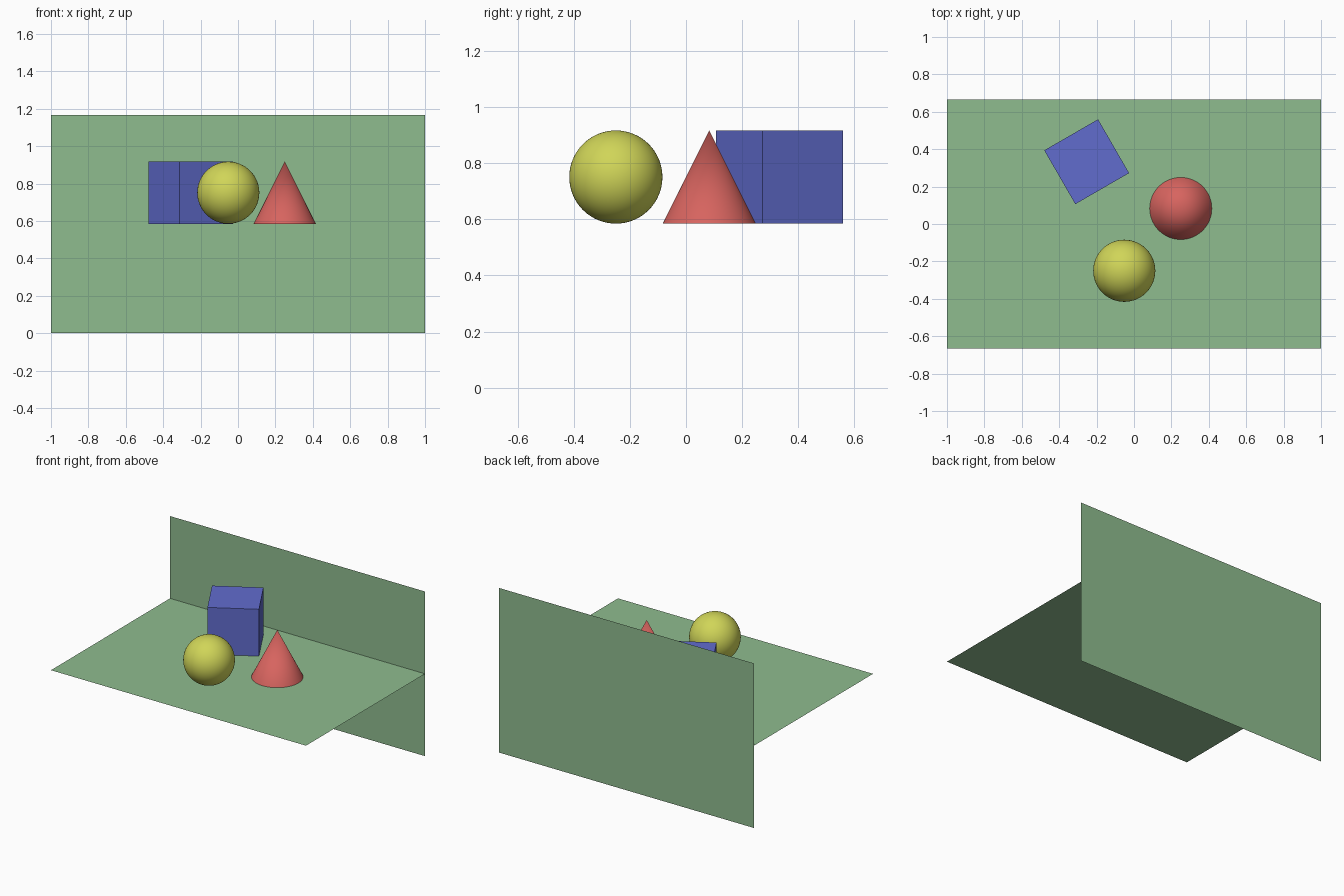
import bpy
import math

if "Cube" in bpy.data.objects:
    bpy.data.objects.remove(bpy.data.objects["Cube"], do_unlink=True)


def linear(c):
    c /= 255
    return c / 12.92 if c <= 0.04045 else ((c + 0.055) / 1.055) ** 2.4


def material(name, rgb):
    colour = tuple(linear(c) for c in rgb) + (1.0,)
    mat = bpy.data.materials.new(name)
    mat.use_nodes = True
    mat.diffuse_color = colour
    mat.node_tree.nodes["Principled BSDF"].inputs["Base Color"].default_value = colour
    return mat


def finish(name, mat, smooth=False):
    obj = bpy.context.object
    obj.name = name
    obj.data.materials.append(mat)
    if smooth:
        bpy.ops.object.shade_smooth_by_angle(angle=math.radians(40))
    return obj


green = material("sage green", (143, 188, 143))
blue = material("soft blue", (97, 108, 206))
yellow = material("olive yellow", (208, 213, 88))
red = material("soft red", (215, 100, 95))

DEPTH = 2 / 3      # half the floor depth
FLOOR_Z = 7 / 12   # floor height, halfway up the wall
HALF = 0.166       # half size of each solid
MID_Z = FLOOR_Z + HALF + 0.0015   # solids rest just clear of the floor

# Floor sheet
bpy.ops.mesh.primitive_plane_add(size=2, location=(0, 0, FLOOR_Z))
floor = finish("floor", green)
floor.scale = (1, DEPTH, 1)

# Upright sheet along the back edge of the floor
bpy.ops.mesh.primitive_plane_add(size=2, location=(0, DEPTH, FLOOR_Z),
                                 rotation=(math.pi / 2, 0, 0))
wall = finish("back_wall", green)
wall.scale = (1, FLOOR_Z, 1)

# Solids on the floor
bpy.ops.mesh.primitive_cube_add(size=2 * HALF, location=(-0.253, 0.333, MID_Z),
                                rotation=(0, 0, math.radians(30)))
finish("box", blue)

bpy.ops.mesh.primitive_uv_sphere_add(segments=64, ring_count=32, radius=HALF,
                                     location=(-0.052, -0.25, MID_Z))
finish("ball", yellow, smooth=True)

bpy.ops.mesh.primitive_cone_add(vertices=64, radius1=HALF, radius2=0, depth=2 * HALF,
                                location=(0.25, 0.083, MID_Z))
finish("cone", red, smooth=True)
